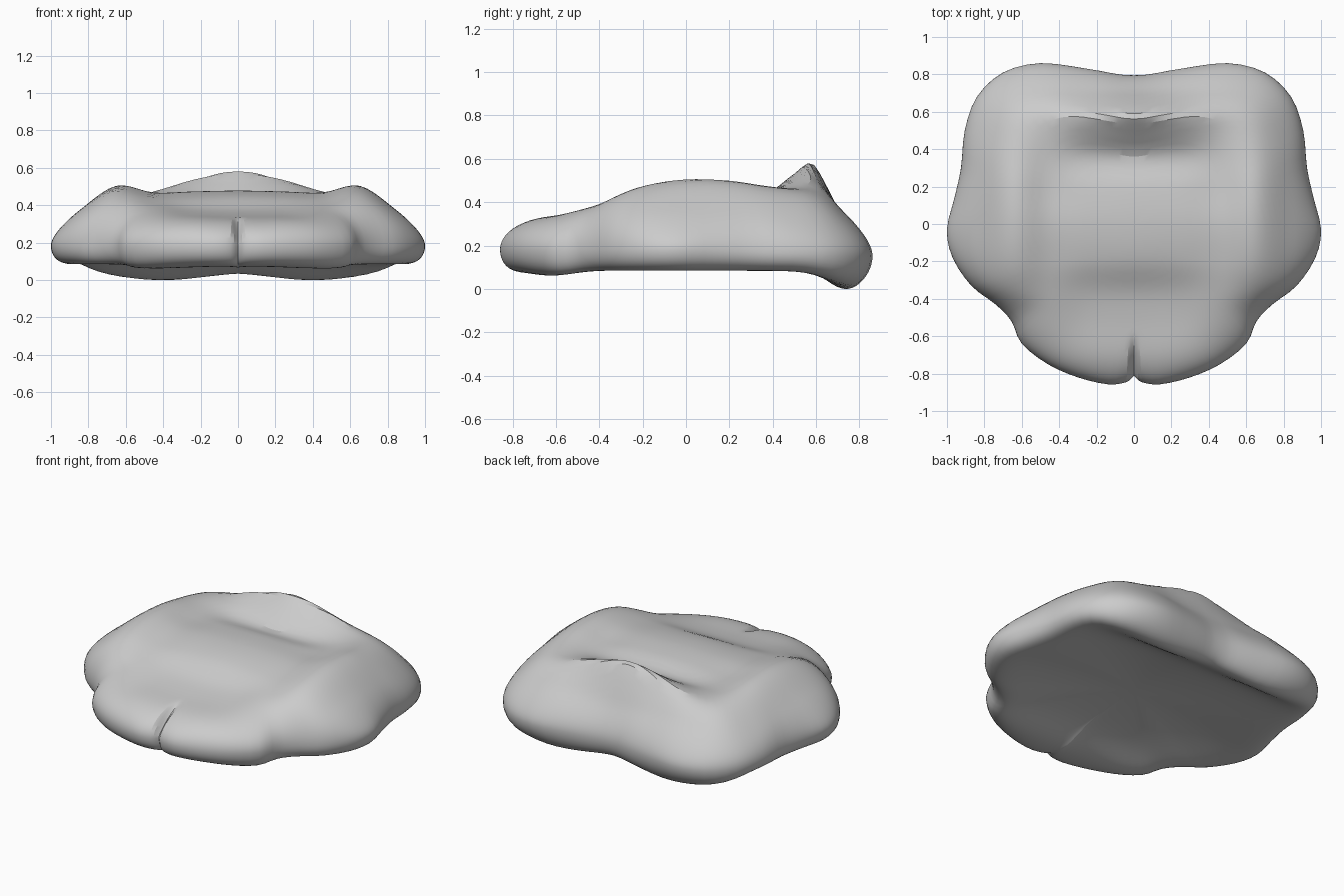
import bpy, bmesh, math

if "Cube" in bpy.data.objects:
    bpy.data.objects.remove(bpy.data.objects["Cube"])


def curve(xs, vs, x):
    """Smooth Hermite interpolation through (xs, vs)."""
    n = len(xs)
    x = min(max(x, xs[0]), xs[-1])
    i = 0
    while i < n - 2 and x > xs[i + 1]:
        i += 1

    def slope(k):
        a, b = max(k - 1, 0), min(k + 1, n - 1)
        return (vs[b] - vs[a]) / (xs[b] - xs[a])

    h = xs[i + 1] - xs[i]
    t = (x - xs[i]) / h
    return ((2*t**3 - 3*t*t + 1) * vs[i] + (t**3 - 2*t*t + t) * h * slope(i)
            + (3*t*t - 2*t**3) * vs[i + 1] + (t**3 - t*t) * h * slope(i + 1))


# Right half of the plan outline, back centre round to front centre
half = [(0, .795), (.08, .80), (.25, .83), (.5, .86), (.7, .81), (.84, .68),
        (.905, .5), (.925, .3), (.96, .14), (1, -.03), (.97, -.18), (.87, -.33),
        (.74, -.43), (.655, -.52), (.6, -.64), (.46, -.75), (.3, -.82),
        (.14, -.857), (.04, -.845), (0, -.81)]
idx = list(range(len(half)))
SUB = 3
right = []
for k in range((len(half) - 1) * SUB + 1):
    t = k / SUB
    right.append((curve(idx, [p[0] for p in half], t),
                  curve(idx, [p[1] for p in half], t)))
outline = right + [(-x, y) for x, y in reversed(right[1:-1])]

# Top heights: columns across x (mirrored), rows along y
cols = [-.25, 0, .25, .45, .65, .85, 1]
rows = {-.86: (.30, .31, .30, .28, .26, .25),
        -.7: (.34, .345, .33, .29, .26, .25),
        -.5: (.365, .37, .38, .35, .30, .27),
        -.36: (.395, .40, .42, .43, .36, .30),
        -.2: (.465, .46, .46, .49, .39, .30),
        0: (.495, .49, .485, .52, .40, .30),
        .2: (.485, .48, .475, .515, .395, .30),
        .36: (.455, .455, .47, .49, .38, .29),
        .5: (.55, .52, .485, .465, .35, .27),
        .58: (.60, .55, .49, .445, .33, .26),
        .65: (.50, .47, .455, .41, .31, .25),
        .72: (.38, .38, .39, .36, .29, .24),
        .86: (.25, .27, .28, .27, .25, .22)}
ys = list(rows)


def top(x, y):
    z = curve(ys, [curve(cols, (rows[r][1],) + rows[r], abs(x)) for r in ys], y)
    # centre crease between the two front lobes
    fade = min(max((-.6 - y) / .2, 0), 1)
    return z - .06 * fade * math.exp(-(x / .02) ** 2)


def bottom(x, y, s):
    # shallow hollow, a drooping back lip and a slight front roll
    z = .075 + .11 * (1 - s * s) ** 1.2
    lip = .05 + .04 * math.exp(-((abs(x) - .4) / .3) ** 2)
    z -= lip * math.exp(-((y - .74) / .14) ** 2)
    return z - .025 * math.exp(-((y + .62) / .14) ** 2)


# Closed cushion body made of concentric rings: top, rim, underside
bm = bmesh.new()
RINGS = 30


def ring(s, side):
    g = math.sqrt(max(0, 1 - s ** 14))
    out = []
    for ox, oy in outline:
        x, y = ox * s, oy * s
        rim = .2 - .03 * min(max(y, 0) / .8, 1)
        target = top(x, y) if side > 0 else bottom(x, y, s)
        out.append(bm.verts.new((x, y, rim + (target - rim) * g)))
    return out


levels = [math.sin(math.pi / 2 * k / RINGS) for k in range(1, RINGS + 1)]
rings = [ring(s, 1) for s in levels] + [ring(s, -1) for s in reversed(levels[:-1])]
n = len(outline)
for a, b in zip(rings, rings[1:]):
    for i in range(n):
        j = (i + 1) % n
        bm.faces.new((a[i], a[j], b[j], b[i]))
for r, z in ((rings[0], top(0, 0)), (rings[-1], bottom(0, 0, 0))):
    c = bm.verts.new((0, 0, z))
    for i in range(n):
        bm.faces.new((c, r[i], r[(i + 1) % n]))

# Stand on the ground
low = min(v.co.z for v in bm.verts)
for v in bm.verts:
    v.co.z -= low
bmesh.ops.recalc_face_normals(bm, faces=bm.faces[:])
me = bpy.data.meshes.new("cushion")
bm.to_mesh(me)
bm.free()
ob = bpy.data.objects.new("cushion", me)
bpy.context.collection.objects.link(ob)
bpy.context.view_layer.objects.active = ob
ob.select_set(True)
bpy.ops.object.shade_smooth_by_angle(angle=math.radians(20))
